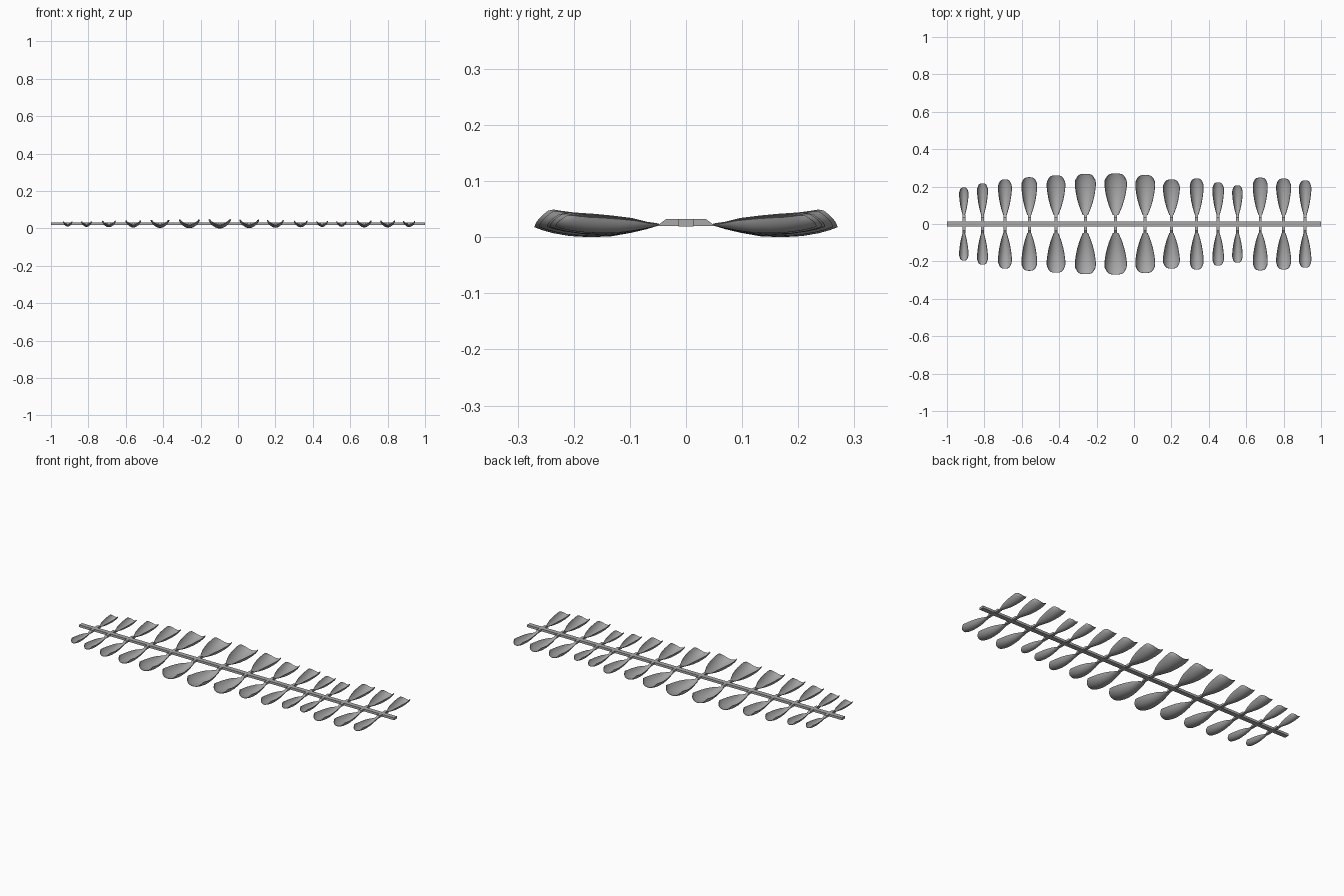
import bpy, bmesh, math

cube = bpy.data.objects.get("Cube")
if cube:
    bpy.data.objects.remove(cube)

GREY = (0.4, 0.4, 0.4, 1)
mat = bpy.data.materials.new("grey plastic")
mat.use_nodes = True
mat.diffuse_color = GREY
mat.node_tree.nodes["Principled BSDF"].inputs["Base Color"].default_value = GREY


def make(name, bm):
    mesh = bpy.data.meshes.new(name)
    bm.to_mesh(mesh)
    bm.free()
    mesh.materials.append(mat)
    ob = bpy.data.objects.new(name, mesh)
    bpy.context.collection.objects.link(ob)
    return ob


def prism(name, profile, axis, a, b):
    """Extrude a two-axis profile along x (axis 0) from a to b."""
    bm = bmesh.new()
    face = bm.faces.new([bm.verts.new((a, y, z)) for y, z in profile])
    ext = bmesh.ops.extrude_face_region(bm, geom=[face])["geom"]
    verts = [v for v in ext if isinstance(v, bmesh.types.BMVert)]
    bmesh.ops.translate(bm, verts=verts, vec=(b - a, 0, 0))
    bmesh.ops.recalc_face_normals(bm, faces=bm.faces)
    return make(name, bm)


# Long central bar
prism("central_bar", [(-.013, .019), (.013, .019), (.013, .032), (-.013, .032)], 0, -1, 1)

# Blade stations: length fraction, width, cup depth, keel dip
STATIONS = [(0, .25, .05, 0), (.1, .42, .3, .32), (.22, .6, .62, .62),
            (.38, .78, .88, .92), (.55, .91, 1, 1), (.72, .99, 1, .9),
            (.85, 1, .95, .66), (.94, .97, .88, .4), (1, .86, .72, .15)]
ARC = math.radians(65)
COLS = 16
ROOT = .048


def blade(name, cx, tip, half, side):
    """Cupped spoon-shaped blade, open upwards."""
    bm = bmesh.new()
    size = (half / .06) ** .7
    rows = []
    for t, wide, deep, dip in STATIONS:
        row = []
        for i in range(COLS + 1):
            u = 2 * i / COLS - 1
            x = half * wide * math.sin(ARC * u) / math.sin(ARC)
            lift = (1 - math.cos(ARC * u)) / (1 - math.cos(ARC))
            y = ROOT + (tip - ROOT) * t * (1 - .11 * t * t * abs(u) ** 3)
            z = .021 + size * (.041 * deep * lift - .021 * dip)
            row.append(bm.verts.new((cx + x, side * y, z)))
        rows.append(row)
    for r, s in zip(rows, rows[1:]):
        for i in range(COLS):
            quad = [r[i], r[i + 1], s[i + 1], s[i]]
            bm.faces.new(quad if side > 0 else quad[::-1])
    ob = make(name, bm)
    solid = ob.modifiers.new("thickness", "SOLIDIFY")
    solid.thickness = .002
    solid.offset = 1
    bpy.ops.object.select_all(action="DESELECT")
    ob.select_set(True)
    bpy.context.view_layer.objects.active = ob
    bpy.ops.object.modifier_apply(modifier=solid.name)
    bpy.ops.object.shade_smooth_by_angle(angle=math.radians(40))


# Blade pairs: x position, tip distance, half width
PAIRS = [(-.91, .195, .025), (-.81, .217, .029), (-.69, .238, .037),
         (-.56, .25, .042), (-.417, .26, .05), (-.26, .268, .056),
         (-.098, .27, .06), (.06, .262, .053), (.2, .238, .045),
         (.335, .243, .037), (.45, .222, .031), (.553, .206, .028),
         (.675, .248, .04), (.8, .243, .04), (.915, .233, .033)]
for n, (cx, tip, half) in enumerate(PAIRS, 1):
    prism(f"stem_{n}", [(-.052, .02), (.052, .02), (.036, .032), (-.036, .032)],
          0, cx - .008, cx + .008)
    blade(f"back_blade_{n}", cx, tip, half, 1)
    blade(f"front_blade_{n}", cx, tip, half, -1)
